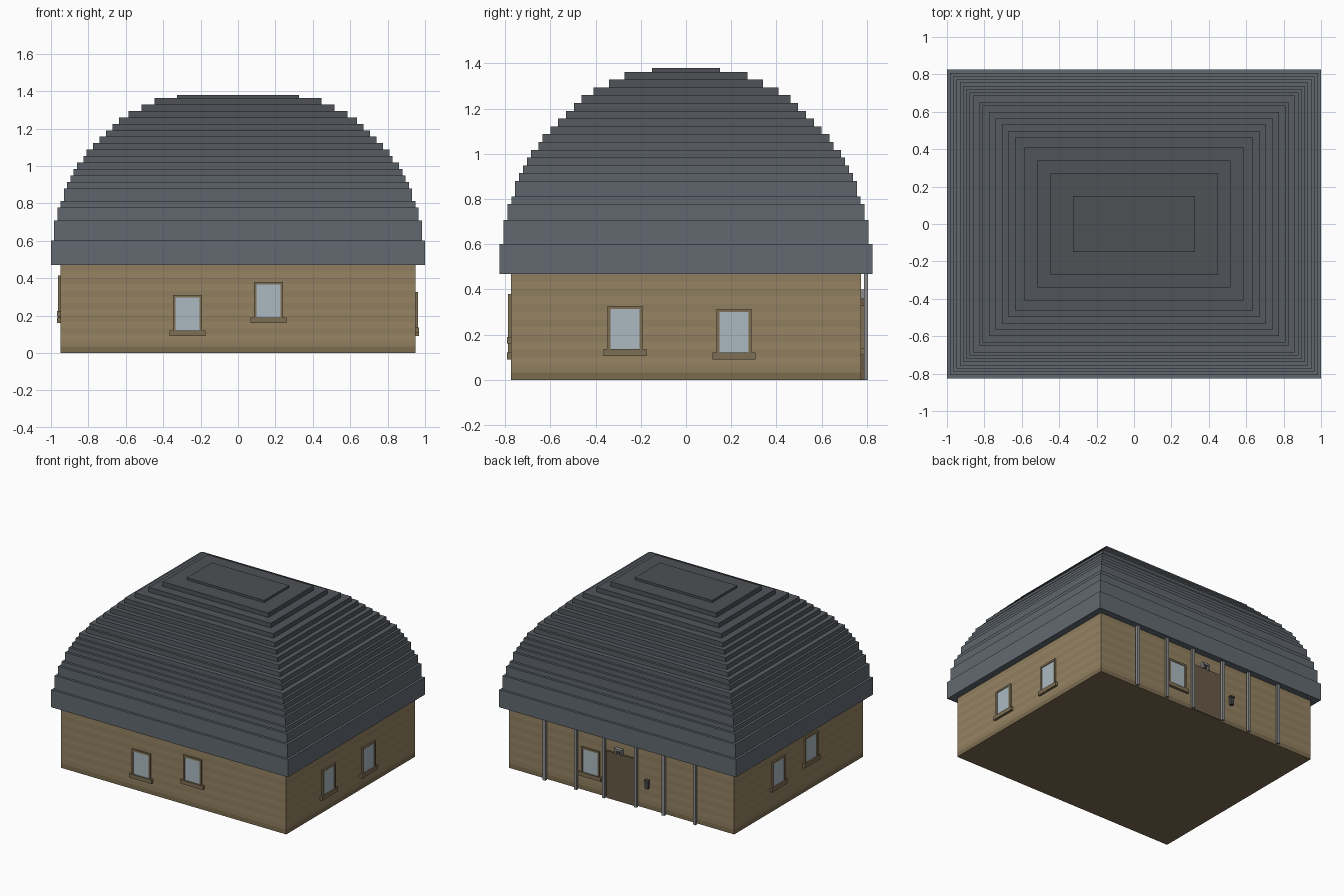
import bpy, bmesh, math
from mathutils import Matrix

if "Cube" in bpy.data.objects:
    bpy.data.objects.remove(bpy.data.objects["Cube"])

HX, HY, WALL_TOP = 0.95, 0.775, 0.469


def mat(name, r, g, b):
    m = bpy.data.materials.new(name)
    lin = [((c / 255 + 0.055) / 1.055) ** 2.4 for c in (r, g, b)]
    m.diffuse_color = (*lin, 1)
    m.use_nodes = True
    m.node_tree.nodes["Principled BSDF"].inputs["Base Color"].default_value = m.diffuse_color
    return m


def finish(name, bm, mats):
    bmesh.ops.recalc_face_normals(bm, faces=bm.faces)
    me = bpy.data.meshes.new(name)
    bm.to_mesh(me)
    bm.free()
    for m in mats:
        me.materials.append(m)
    ob = bpy.data.objects.new(name, me)
    bpy.context.collection.objects.link(ob)
    return ob


def ring_stack(name, rings, slots, mats):
    """Skin rectangular rings (z, half_x, half_y) into one closed shell."""
    bm = bmesh.new()
    loops = [[bm.verts.new((sx * hx, sy * hy, z))
              for sx, sy in ((-1, -1), (1, -1), (1, 1), (-1, 1))]
             for z, hx, hy in rings]
    for a, b, s in zip(loops, loops[1:], slots):
        for i in range(4):
            j = (i + 1) % 4
            bm.faces.new((a[i], a[j], b[j], b[i])).material_index = s
    bm.faces.new(loops[0]).material_index = slots[0]
    bm.faces.new(loops[-1]).material_index = slots[-1]
    return finish(name, bm, mats)


def boxes(name, parts, mats, matrix=Matrix()):
    """Boxes given as ((x0, x1), (y0, y1), (z0, z1), material slot)."""
    bm = bmesh.new()
    for xs, ys, zs, slot in parts:
        c = [sum(r) / 2 for r in (xs, ys, zs)]
        d = [r[1] - r[0] for r in (xs, ys, zs)]
        m = Matrix.Translation(c) @ Matrix.Diagonal((*d, 1))
        new = bmesh.ops.create_cube(bm, size=1, matrix=m)['verts']
        for f in {f for v in new for f in v.link_faces}:
            f.material_index = slot
    ob = finish(name, bm, mats)
    ob.matrix_world = matrix
    return ob


plank_a = mat("plank_light", 150, 132, 100)
plank_b = mat("plank_dark", 144, 126, 95)
plinth = mat("plinth", 124, 108, 80)
trim = mat("window_trim", 126, 111, 84)
glass = mat("glass", 172, 186, 193)
wood = mat("door_wood", 104, 90, 71)
metal = mat("metal", 140, 140, 140)
dark = mat("dark_metal", 75, 72, 70)

# walls: thin horizontal planks over a dark plinth strip
rows = 14
zs = [WALL_TOP * i / rows for i in range(rows + 1)]
ring_stack("walls", [(z, HX, HY) for z in zs],
           [2] + [i % 2 for i in range(1, rows)], [plank_a, plank_b, plinth])

# roof: stepped dome, every tier inset by a whole number of cells
CELL = 0.0173
insets = (0, 1, 2, 3, 4, 5, 6, 7, 8, 10, 11, 13, 15, 17, 19, 21, 24, 28, 32, 39)
tops = [0.602, 0.708, 0.777, 0.812, 0.88]
tops += [0.88 + 0.0345 * i for i in range(1, 15)] + [1.38]
rings, slots, z = [(WALL_TOP, 1, 0.825)], [], WALL_TOP
for k, (n, top) in enumerate(zip(insets, tops)):
    d = n * CELL
    if k:
        rings.append((z, 1 - d, 0.825 - d))
        slots.append(k - 1)
    rings.append((top, 1 - d, 0.825 - d))
    slots.append(k)
    z = top
roof_mats = [mat(f"slate_{k}", 98 - 20 * k / 19, 106 - 26 * k / 19, 113 - 28 * k / 19)
             for k in range(len(insets))]
ring_stack("roof", rings, slots, roof_mats)


# windows: glass, four-sided frame and sill, facing -y before turning
def window(name, side, along, z0, top):
    w, t = 0.0775, 0.014
    turn = {"front": 0, "right": 90, "back": 180, "left": 270}[side]
    depth = HY if side in ("front", "back") else HX
    u = along if side in ("front", "right") else -along
    s = z0 + 0.03
    parts = [((-w + t, w - t), (-0.007, 0.01), (s, top - t), 1),
             ((-w, w), (-0.012, 0.01), (top - t, top), 0),
             ((-0.095, 0.095), (-0.018, 0.01), (z0, s), 0)]
    for a, b in ((-w, -w + t), (w - t, w)):
        parts.append(((a, b), (-0.012, 0.01), (s, top - t), 0))
    m = Matrix.Rotation(math.radians(turn), 4, 'Z') @ Matrix.Translation((u, -depth, 0))
    boxes(name, parts, [trim, glass], m)


for i, spec in enumerate((("front", -0.27, 0.09, 0.31), ("front", 0.163, 0.16, 0.38),
                          ("right", -0.27, 0.106, 0.327), ("right", 0.212, 0.09, 0.314),
                          ("left", 0.25, 0.16, 0.38), ("left", -0.145, 0.195, 0.415),
                          ("back", 0.26, 0.11, 0.33))):
    window(f"{spec[0]}_window_{i}", *spec)

# back door
boxes("door", [((-0.12, 0.12), (HY - 0.01, HY + 0.015), (0, 0.36), 0)], [wood])

# row of slim posts under the back eaves
for i, x in enumerate((0.135, 0.37, 0.635)):
    for s, side in ((1, "right"), (-1, "left")):
        boxes(f"post_{side}_{i}",
              [((s * x - 0.011, s * x + 0.011), (0.788, 0.806), (0, WALL_TOP), 0)], [metal])

# lamp over the door: hood, two cheeks and a dark bulb
boxes("door_lamp", [((-0.015, 0.045), (HY - 0.005, 0.803), (0.385, 0.4), 0),
                    ((-0.015, -0.003), (HY - 0.005, 0.8), (0.355, 0.385), 0),
                    ((0.033, 0.045), (HY - 0.005, 0.8), (0.355, 0.385), 0),
                    ((0.005, 0.025), (HY - 0.005, 0.795), (0.36, 0.385), 1)], [metal, dark])

# small wall box beside the door
boxes("wall_box", [((-0.236, -0.21), (HY - 0.005, 0.798), (0.16, 0.215), 0),
                   ((-0.24, -0.206), (HY - 0.005, 0.803), (0.215, 0.226), 0)], [dark])
